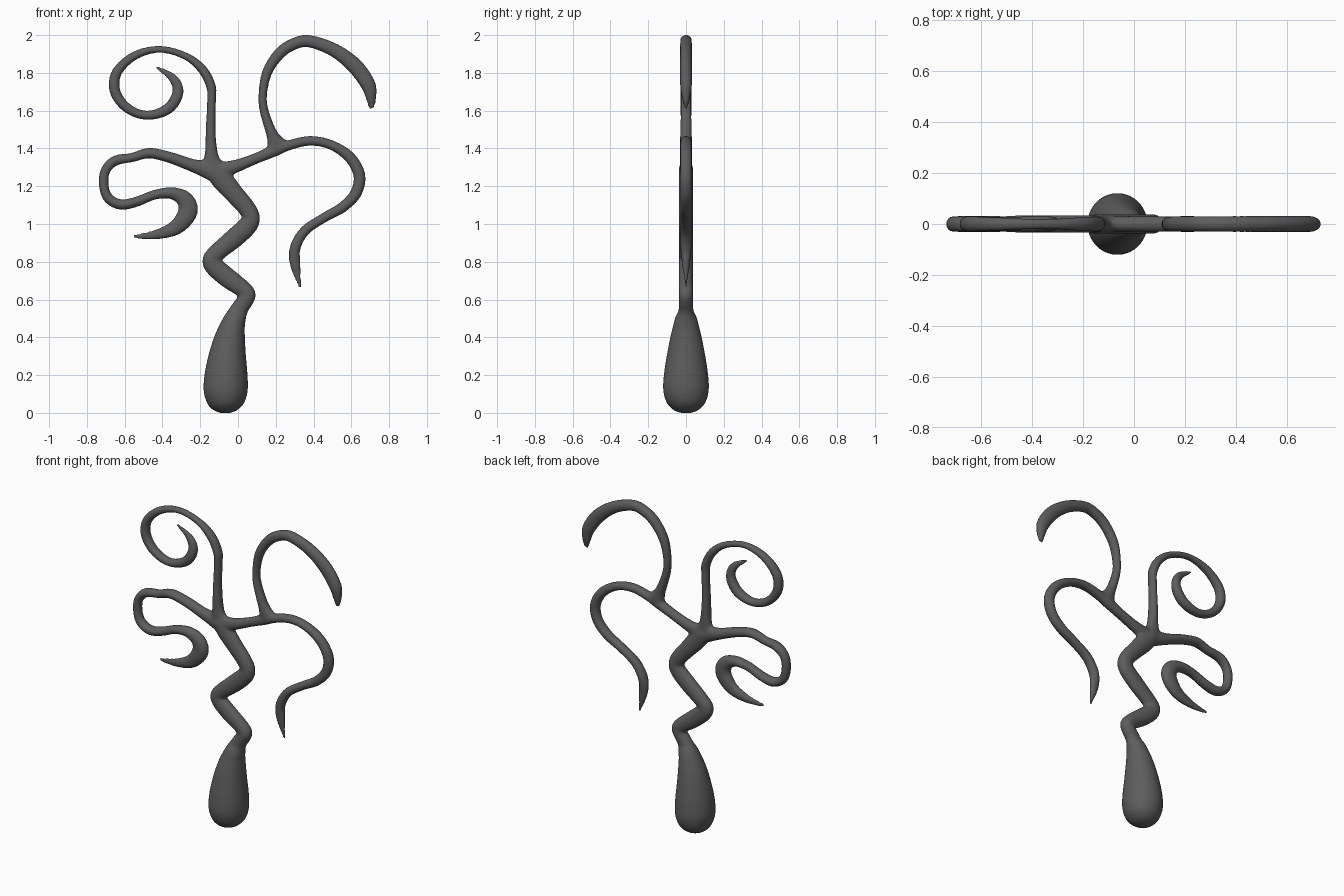
import bpy, bmesh, math
from mathutils import Vector

SIDES = 36
STEPS = 10
bm = bmesh.new()  # all limbs collect here and get fused at the end


def spline(pts):
    """Catmull-Rom through (x, z, radius) points."""
    v = [Vector(p) for p in pts]
    v = [2 * v[0] - v[1]] + v + [2 * v[-1] - v[-2]]
    out = []
    for a, b, c, d in zip(v, v[1:], v[2:], v[3:]):
        for i in range(STEPS):
            t = i / STEPS
            out.append(0.5 * (2 * b + (c - a) * t + (2 * a - 5 * b + 4 * c - d) * t * t
                              + (3 * b - a - 3 * c + d) * t ** 3))
    out.append(v[-2])
    return out


def limb(pts, depth, swell=1.2, taper=True):
    """Sweep an ellipse along a path in the XZ plane; depth caps the y radius."""
    path = spline(pts)
    rings = []
    for i, p in enumerate(path):
        q, s = path[min(i + 1, len(path) - 1)], path[max(i - 1, 0)]
        tx, tz = q.x - s.x, q.y - s.y
        n = math.hypot(tx, tz) or 1
        nx, nz = -tz / n, tx / n
        r = max(p.z, 0.006)
        d = min(r * swell, depth)
        if taper:
            d *= min(1, .3 + (1 - i / (len(path) - 1)) / .2)
        else:  # trunk: flattened front to back above the bulb
            d = min(d, .039 + max(0, .54 - p.y) * .5)
        ring = []
        for k in range(SIDES):
            a = 2 * math.pi * k / SIDES
            ring.append(bm.verts.new((p.x + nx * r * math.cos(a), d * math.sin(a),
                                      p.y + nz * r * math.cos(a))))
        rings.append(ring)
    for r0, r1 in zip(rings, rings[1:]):
        for k in range(SIDES):
            j = (k + 1) % SIDES
            bm.faces.new((r0[k], r0[j], r1[j], r1[k]))
    bm.faces.new(rings[0][::-1])
    bm.faces.new(rings[-1])


# bulb-shaped foot and zigzag trunk in one sweep
limb([
    (-.067, 0, .03), (-.067, .015, .064), (-.067, .045, .094), (-.066, .09, .112),
    (-.065, .14, .118), (-.062, .22, .112), (-.055, .31, .098), (-.042, .4, .081),
    (-.022, .48, .062), (.008, .55, .047), (.038, .595, .044), (.052, .628, .042),
    (.02, .66, .047), (-.055, .715, .053), (-.125, .775, .052), (-.143, .812, .045),
    (-.11, .85, .047), (-.02, .925, .053), (.05, .99, .052), (.07, 1.035, .046),
    (.045, 1.085, .048), (-.02, 1.16, .052), (-.085, 1.235, .058), (-.14, 1.295, .045)],
    .2, 1.03, False)

# lower left branch, doubling back in an S
limb([
    (-.09, 1.25, .045), (-.16, 1.285, .047), (-.25, 1.313, .034), (-.36, 1.352, .03),
    (-.47, 1.375, .028), (-.56, 1.352, .025), (-.65, 1.335, .027), (-.703, 1.28, .026),
    (-.71, 1.2, .026), (-.685, 1.135, .027), (-.62, 1.103, .028), (-.54, 1.117, .027),
    (-.44, 1.155, .026), (-.35, 1.163, .032), (-.283, 1.13, .046), (-.265, 1.065, .052),
    (-.325, .985, .042), (-.43, .945, .027), (-.555, .933, .012)], .034)

# upper left spiral
limb([
    (-.135, 1.27, .09), (-.137, 1.315, .062), (-.141, 1.37, .036), (-.145, 1.5, .026),
    (-.14, 1.66, .024), (-.143, 1.73, .026), (-.19, 1.82, .025), (-.28, 1.89, .02),
    (-.415, 1.925, .019), (-.545, 1.892, .023), (-.637, 1.81, .027), (-.655, 1.72, .029),
    (-.615, 1.64, .027), (-.54, 1.588, .025), (-.455, 1.577, .025), (-.365, 1.615, .03),
    (-.318, 1.695, .03), (-.343, 1.77, .025), (-.435, 1.833, .01)], .032)

# right branch, arching over and hanging down
limb([
    (-.13, 1.275, .055), (-.02, 1.303, .036), (.09, 1.345, .029), (.19, 1.387, .032),
    (.27, 1.417, .027), (.38, 1.44, .026), (.49, 1.42, .026), (.59, 1.355, .03),
    (.642, 1.26, .032), (.625, 1.165, .031), (.555, 1.09, .029), (.455, 1.033, .026),
    (.355, .965, .027), (.303, .875, .029), (.303, .785, .029), (.33, .66, .009)], .032)

# upper right hook
limb([
    (.22, 1.385, .075), (.203, 1.425, .052), (.185, 1.465, .034), (.165, 1.515, .027),
    (.137, 1.605, .024), (.131, 1.685, .023), (.155, 1.805, .027), (.222, 1.905, .031),
    (.3, 1.955, .032), (.38, 1.967, .033), (.51, 1.92, .037), (.62, 1.835, .043),
    (.69, 1.735, .04), (.705, 1.66, .027), (.706, 1.608, .015)], .032)

# fuse the limbs into one smooth body
bmesh.ops.recalc_face_normals(bm, faces=bm.faces)
mesh = bpy.data.meshes.new("curling_tree")
bm.to_mesh(mesh)
bm.free()
tree = bpy.data.objects.new("curling_tree", mesh)
bpy.context.collection.objects.link(tree)
for p in mesh.polygons:
    p.use_smooth = True
remesh = tree.modifiers.new("fuse", 'REMESH')
remesh.mode = 'VOXEL'
remesh.voxel_size = .008
remesh.use_smooth_shade = True
smooth = tree.modifiers.new("soften", 'SMOOTH')
smooth.factor = .5
smooth.iterations = 10

# dark grey finish
grey = bpy.data.materials.new("dark_grey")
grey.diffuse_color = (.11, .11, .11, 1)
mesh.materials.append(grey)
